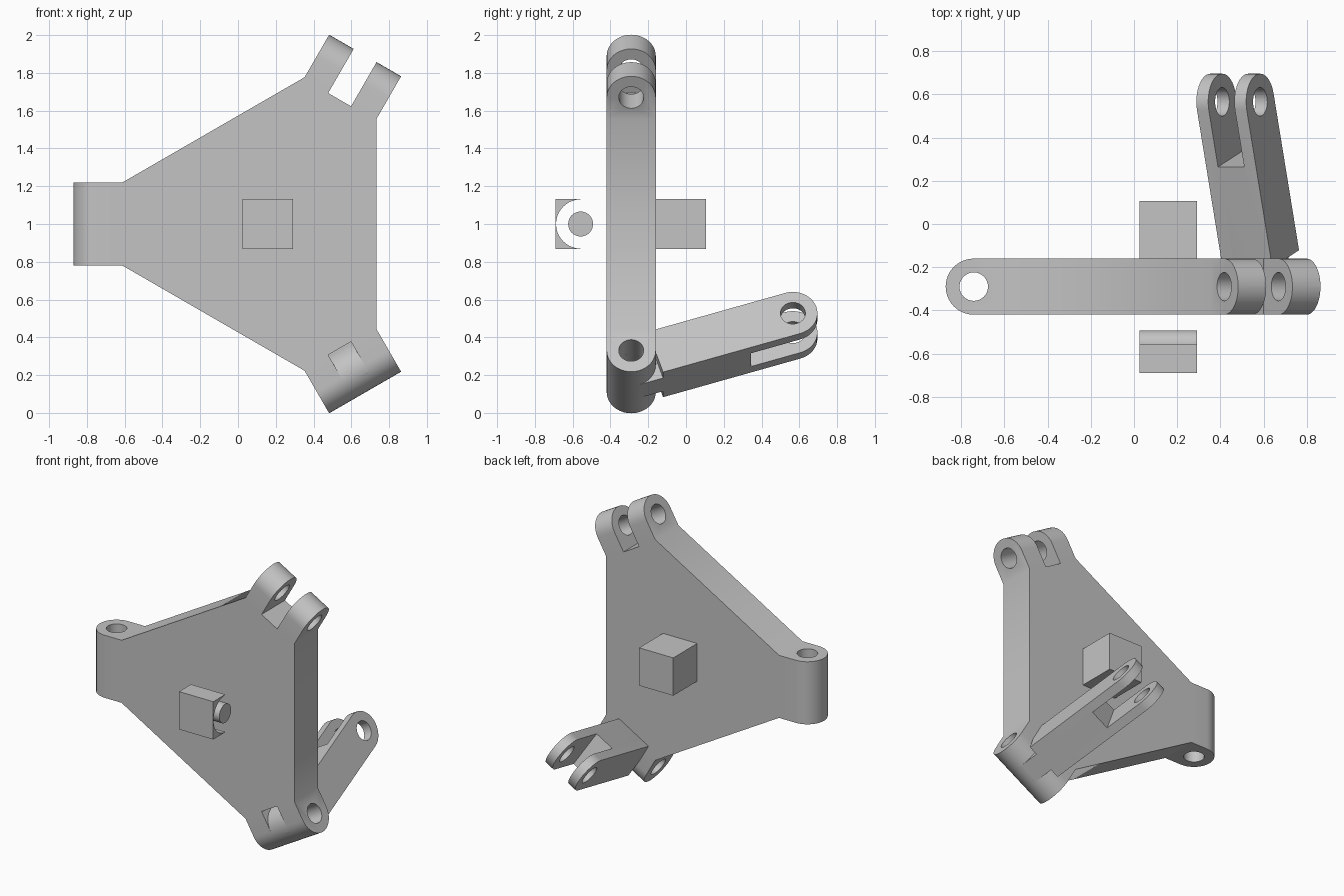
import bpy
import bmesh
from math import sin, cos, pi, radians
from mathutils import Matrix, Vector

cube = bpy.data.objects.get("Cube")
if cube:
    bpy.data.objects.remove(cube, do_unlink=True)

grey = bpy.data.materials.new("plain grey")
grey.use_nodes = True
grey.diffuse_color = (0.55, 0.55, 0.55, 1)
grey.node_tree.nodes["Principled BSDF"].inputs["Base Color"].default_value = (0.55, 0.55, 0.55, 1)

R = 0.13        # knuckle radius, half the plate thickness
HOLE = 0.066    # pin hole radius
REACH = 0.9     # hinge distance from the plate centre
SLOT = 0.07     # half width of the fork slot
CENTRE = Vector((0.158, -0.29, 1.0))
Y = Vector((0, 1, 0))


def frame(origin, a, b, c):
    m = Matrix((a, b, c)).transposed().to_4x4()
    m.translation = origin
    return m


def prism(name, points, half, m):
    """Extrude a 2D outline by +-half along the third axis of frame m."""
    bm = bmesh.new()
    base = [bm.verts.new(m @ Vector((x, y, -half))) for x, y in points]
    top = [bm.verts.new(m @ Vector((x, y, half))) for x, y in points]
    bm.faces.new(base)
    bm.faces.new(top)
    for i in range(len(points)):
        j = (i + 1) % len(points)
        bm.faces.new((base[i], base[j], top[j], top[i]))
    bmesh.ops.recalc_face_normals(bm, faces=bm.faces[:])
    mesh = bpy.data.meshes.new(name)
    bm.to_mesh(mesh)
    bm.free()
    mesh.materials.append(grey)
    obj = bpy.data.objects.new(name, mesh)
    bpy.context.collection.objects.link(obj)
    return obj


def arc(radius, start, end, n):
    return [(radius * cos(start + (end - start) * i / n),
             radius * sin(start + (end - start) * i / n)) for i in range(n + 1)]


def relief(size):
    """Block outline with a half-round scooped out of it."""
    return arc(R, -pi / 2, pi / 2, 20) + [(0, size), (size, size), (size, -size), (0, -size)]


PIN = arc(HOLE, 0, 2 * pi, 32)[:-1]


def cut(obj, cutter):
    cutter.hide_render = True
    mod = obj.modifiers.new("cut", 'BOOLEAN')
    mod.operation = 'DIFFERENCE'
    mod.solver = 'EXACT'
    mod.object = cutter
    bpy.context.view_layer.objects.active = obj
    bpy.ops.object.modifier_apply(modifier=mod.name)
    bpy.data.objects.remove(cutter, do_unlink=True)


def knuckle(obj, origin, out, across, normal):
    """Round off an end around a hinge axis and drill the pin hole."""
    m = frame(origin, out, normal, across)
    cut(obj, prism("end_cutter", relief(0.2), 0.3, m))
    cut(obj, prism("hole_cutter", PIN, 0.3, m))


# Three-cornered plate: one plain lug and two forked lugs
outline, lugs = [], []
for degrees, forked in ((180, False), (300, True), (60, True)):
    a = radians(degrees)
    d, p = Vector((cos(a), 0, sin(a))), Vector((-sin(a), 0, cos(a)))
    hinge = CENTRE + d * REACH
    lugs.append((hinge, d, p))
    half = [(-R, -0.22), (R, -0.22)]
    if forked:
        half += [(R, -SLOT), (-0.14, -SLOT)]
    for u, v in half + [(u, -v) for u, v in reversed(half)]:
        w = hinge + d * u + p * v - CENTRE
        outline.append((w.x, w.z))
plate = prism("hub_plate", outline, R,
              frame(CENTRE, Vector((1, 0, 0)), Vector((0, 0, 1)), Y))
for hinge, d, p in lugs:
    knuckle(plate, hinge, d, p, Y)

# Swinging arm: tongue in the lower fork, fork at the far end
hinge, d, p = lugs[1]
tilt = radians(18)
along = -d * sin(tilt) + Y * cos(tilt)
normal = d * cos(tilt) + Y * sin(tilt)
WIDE = 0.133
side = [(-R, -SLOT), (0.135, -SLOT), (0.135, -WIDE), (REACH + R, -WIDE),
        (REACH + R, -SLOT), (0.625, -SLOT)]
arm = prism("swing_arm", side + [(u, -v) for u, v in reversed(side)], R,
            frame(hinge, along, p, normal))
knuckle(arm, hinge, -along, p, normal)
knuckle(arm, hinge + along * REACH, along, p, normal)

# Cube on the back of the plate
S = 0.133
square = [(-S, -S), (S, -S), (S, S), (-S, S)]
block = prism("back_block", square, S,
              frame(CENTRE + Y * (R + S), Vector((1, 0, 0)), Vector((0, 0, 1)), Y))

# Scooped block and pin standing clear of the front
front = frame(CENTRE - Y * 0.268, -Y, Vector((0, 0, 1)), Vector((1, 0, 0)))
scoop = prism("scooped_block", relief(S), S, front)
pin = prism("front_pin", PIN, S, front)

bpy.ops.object.select_all(action='DESELECT')
for obj in (plate, arm, block, scoop, pin):
    obj.select_set(True)
bpy.context.view_layer.objects.active = plate
bpy.ops.object.shade_smooth_by_angle(angle=radians(30))
